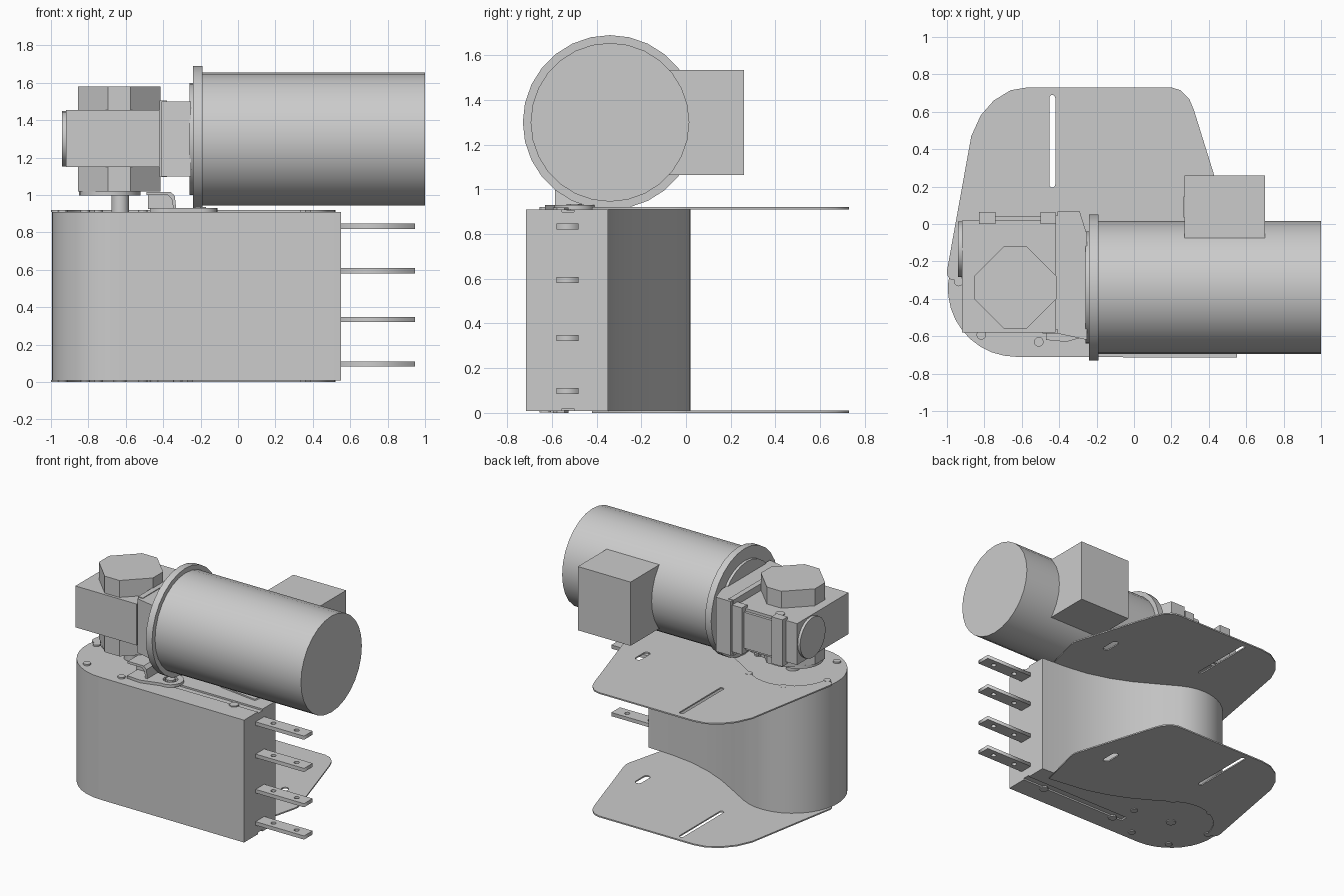
import bpy, bmesh
from math import sin, cos, pi, radians
from mathutils import Matrix, Vector

if "Cube" in bpy.data.objects:
    bpy.data.objects.remove(bpy.data.objects["Cube"])

HUB = (-0.63, -0.345)          # output shaft axis
MY, MZ = -0.34, 1.30           # motor axis


def finish(bm, name):
    bmesh.ops.remove_doubles(bm, verts=bm.verts, dist=1e-5)
    bmesh.ops.recalc_face_normals(bm, faces=bm.faces)
    me = bpy.data.meshes.new(name)
    bm.to_mesh(me)
    bm.free()
    ob = bpy.data.objects.new(name, me)
    bpy.context.collection.objects.link(ob)
    return ob


def smooth(ob, angle=30):
    bpy.ops.object.select_all(action='DESELECT')
    ob.select_set(True)
    bpy.context.view_layer.objects.active = ob
    bpy.ops.object.shade_smooth_by_angle(angle=radians(angle))
    return ob


def box(name, x, y, z):
    bm = bmesh.new()
    bmesh.ops.create_cube(bm, size=1)
    for v in bm.verts:
        v.co = [a[0] + (c + 0.5) * (a[1] - a[0]) for a, c in zip((x, y, z), v.co)]
    return finish(bm, name)


def prism(name, pts, z0, z1):
    bm = bmesh.new()
    f = bm.faces.new([bm.verts.new((x, y, z0)) for x, y in pts])
    r = bmesh.ops.extrude_face_region(bm, geom=[f])
    for v in r['geom']:
        if isinstance(v, bmesh.types.BMVert):
            v.co.z = z1
    return finish(bm, name)


def cyl(name, start, length, r, axis='Z', n=24):
    bm = bmesh.new()
    bmesh.ops.create_cone(bm, cap_ends=True, segments=n, radius1=r, radius2=r, depth=length,
                          matrix=Matrix.Translation((0, 0, length / 2)))
    if axis == 'X':
        bmesh.ops.rotate(bm, verts=bm.verts, matrix=Matrix.Rotation(pi / 2, 3, 'Y'))
    bmesh.ops.translate(bm, verts=bm.verts, vec=Vector(start))
    return smooth(finish(bm, name))


def arc(c, r, a0, a1, n):
    return [(c[0] + r * cos(radians(a0 + (a1 - a0) * i / n)),
             c[1] + r * sin(radians(a0 + (a1 - a0) * i / n))) for i in range(n + 1)]


def slot(x, y0, y1, r):
    return arc((x, y1 - r), r, 0, 180, 8) + arc((x, y0 + r), r, 180, 360, 8)


def sheet(name, loops, z0, z1):
    """Flat plate: first loop is the outline, the rest are holes."""
    cu = bpy.data.curves.new(name, 'CURVE')
    cu.dimensions, cu.fill_mode = '2D', 'BOTH'
    cu.extrude = (z1 - z0) / 2
    for pts in loops:
        s = cu.splines.new('POLY')
        s.points.add(len(pts) - 1)
        for p, (x, y) in zip(s.points, pts):
            p.co = (x, y, 0, 1)
        s.use_cyclic_u = True
    tmp = bpy.data.objects.new(name, cu)
    bpy.context.collection.objects.link(tmp)
    bpy.context.view_layer.update()
    bm = bmesh.new()
    bm.from_mesh(tmp.to_mesh())
    tmp.to_mesh_clear()
    bpy.data.objects.remove(tmp)
    bpy.data.curves.remove(cu)
    bmesh.ops.translate(bm, verts=bm.verts, vec=(0, 0, (z0 + z1) / 2))
    return finish(bm, name)


# Housing: round end blending into a narrow straight end
s_curve = [(0.55, -0.35), (0.35, -0.34), (0.17, -0.315), (0, -0.265), (-0.15, -0.2), (-0.3, -0.115)]
body = prism("housing", [(0.55, -0.715)] + s_curve + arc(HUB, 0.365, 60, 270, 20), 0.008, 0.91)
for i, z in enumerate((0.008, 0.91)):
    cut = box("groove_cutter", (-0.35, 0.6), (-0.555, -0.5), (z - 0.012, z + 0.012))
    m = body.modifiers.new("groove", 'BOOLEAN')
    m.object, m.operation, m.solver = cut, 'DIFFERENCE', 'EXACT'
    bpy.context.view_layer.objects.active = body
    bpy.ops.object.modifier_apply(modifier="groove")
    bpy.data.objects.remove(cut)
smooth(body)

# Mounting plates, top and bottom, with slots
outline = [(-1, -0.25), (-0.87, 0.47), (-0.82, 0.58), (-0.75, 0.66), (-0.66, 0.715), (-0.57, 0.73),
           (0.2, 0.73), (0.25, 0.715), (0.295, 0.67), (0.32, 0.61), (0.51, 0), (0.52, -0.04),
           (0.515, -0.08), (0.43, -0.42)]
outline += [(x - 0.03, y - 0.065) for x, y in s_curve[1:]]
outline += arc(HUB, 0.3, 60, 172, 10) + [(-0.985, -0.295), (-0.998, -0.275)]
slots = [slot(-0.437, 0.195, 0.69, 0.016), slot(0.29, 0.02, 0.16, 0.024)]
for name, z in (("bottom_plate", 0.0), ("top_plate", 0.91)):
    sheet(name, [outline] + slots, z, z + 0.01)

# Fork tines with two holes each
for i, z in enumerate((0.833, 0.595, 0.335, 0.097)):
    sheet(f"tine_{i + 1}", [[(0.5, -0.58), (0.945, -0.58), (0.945, -0.48), (0.5, -0.48)]]
          + [arc((x, -0.53), 0.018, 0, 330, 11) for x in (0.66, 0.85)], z - 0.0135, z + 0.0135)

# Screws around the hub and along the groove, both sides
for side, z in (("top", 0.908), ("bottom", 0.001)):
    for k in range(6):
        a = radians(-67 + 60 * k)
        cyl(f"{side}_ring_screw_{k + 1}", (HUB[0] + 0.31 * cos(a), HUB[1] + 0.31 * sin(a), z),
            0.013, 0.026, n=12)
    for k, x in enumerate((-0.27, 0.36)):
        cyl(f"{side}_bolt_{k + 1}", (x, -0.56, z - 0.001), 0.012, 0.034, n=6)
cyl("bottom_bearing_cap", (*HUB, 0.001), 0.01, 0.035)

# Output shaft and its flange
cyl("output_shaft", (*HUB, 0.905), 0.12, 0.047)
cyl("gearbox_flange", (-0.685, MY, 0.998), 0.024, 0.165)

# Gearbox block with octagonal covers
box("gearbox_block", (-0.92, -0.42), (-0.58, 0.02), (1.15, 1.455))
a, b = 0.22, 0.06
octagon = [(a, b), (b, a), (-b, a), (-a, b), (-a, -b), (-b, -a), (b, -a), (a, -b)]
prism("gearbox_cover", [(-0.635 + x, MY + y) for x, y in octagon], 1.02, 1.58)
cyl("end_cap", (-0.94, -0.135, MZ), 0.03, 0.148, 'X')
cyl("filler_plug", (-0.74, -0.04, 1.45), 0.012, 0.032, n=16)
box("back_cover", (-0.83, -0.42), (0, 0.04), (1.17, 1.435))
box("back_rib_left", (-0.83, -0.74), (0, 0.063), (1.13, 1.475))
box("back_rib_right", (-0.5, -0.42), (0, 0.063), (1.13, 1.475))

# Neck between gearbox and motor
prism("gearbox_neck", [(-0.41, 0.066), (-0.29, 0.066), (-0.25, -0.06), (-0.25, -0.62), (-0.41, -0.585)],
      1.1, 1.5)
box("neck_collar", (-0.42, -0.38), (-0.565, 0.045), (1.095, 1.505))

# Torque arm: bent strip plus rounded foot with bolt
foot = [(-0.47, -0.35), (-0.47, -0.62), (-0.36, -0.63)] + arc((-0.2, -0.5), 0.09, -100, 80, 12)
sheet("torque_arm_foot", [foot, arc((-0.2, -0.5), 0.05, 0, 345, 15)], 0.91, 0.93)
cyl("foot_bolt", (-0.2, -0.5, 0.905), 0.03, 0.034, n=6)
arm = prism("torque_arm", [(-0.49, 1.0), (-0.375, 1.0), (-0.355, 0.98), (-0.345, 0.925), (-0.33, 0.925),
                           (-0.338, 0.995), (-0.36, 1.017), (-0.49, 1.017)], 0, 0.24)
for v in arm.data.vertices:                      # lay the profile into the xz plane
    x, z, y = v.co
    v.co = (x, -0.585 + y, z)
arm.data.flip_normals()
box("arm_gusset", (-0.48, -0.345), (-0.5, -0.4), (0.925, 1.005))

# Motor
cyl("motor_spigot", (-0.26, MY, MZ), 0.03, 0.3, 'X', 28)
cyl("motor_flange", (-0.24, MY, MZ), 0.05, 0.39, 'X', 28)
cyl("motor_body", (-0.2, MY, MZ), 1.2, 0.355, 'X', 28)
box("terminal_box", (0.27, 0.7), (-0.12, 0.26), (1.065, 1.535))
